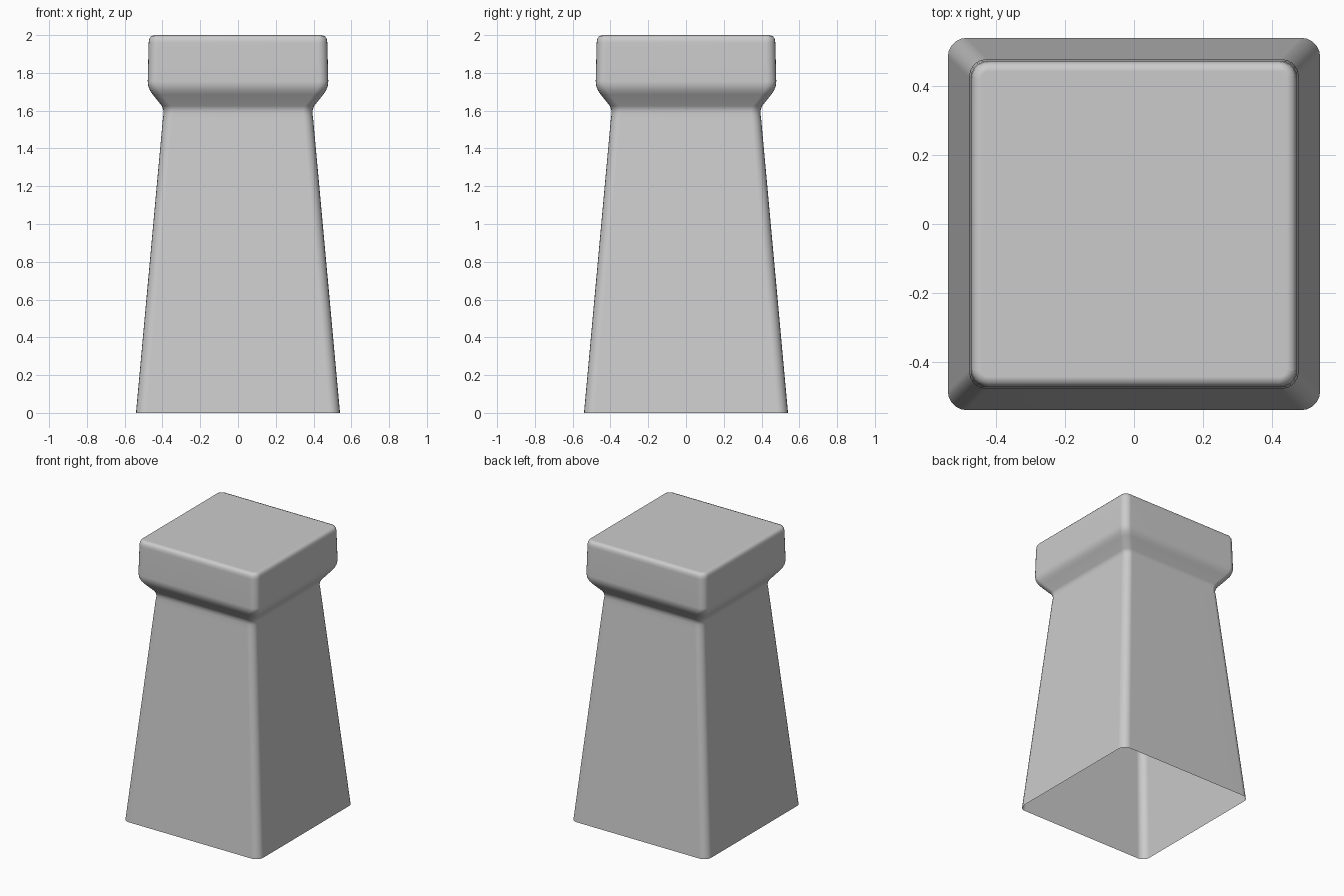
import bpy, bmesh
from math import sin, cos, pi

if "Cube" in bpy.data.objects:
    bpy.data.objects.remove(bpy.data.objects["Cube"])

# Side profile: half width, height, corner radius
PROFILE = [(0.54, 0.0, 0.055), (0.398, 1.555, 0.05), (0.394, 1.585, 0.05),
           (0.396, 1.605, 0.05), (0.403, 1.625, 0.05), (0.451, 1.685, 0.05),
           (0.466, 1.707, 0.05), (0.475, 1.73, 0.05), (0.478, 1.755, 0.05),
           (0.473, 1.96, 0.05), (0.470, 1.98, 0.047), (0.461, 1.994, 0.038),
           (0.443, 2.0, 0.02)]
SEG = 5


def ring(bm, half, z, r):
    """Rounded square loop of vertices."""
    verts = []
    for q in range(4):
        a0 = q * pi / 2
        sx = 1 if q in (0, 3) else -1
        sy = 1 if q < 2 else -1
        for i in range(SEG + 1):
            a = a0 + i / SEG * pi / 2
            verts.append(bm.verts.new((sx * (half - r) + r * cos(a),
                                       sy * (half - r) + r * sin(a), z)))
    return verts


# Tapered pillar with flared cap, open underneath
bm = bmesh.new()
rings = [ring(bm, *p) for p in PROFILE]
n = len(rings[0])
for lo, hi in zip(rings, rings[1:]):
    for i in range(n):
        j = (i + 1) % n
        bm.faces.new((lo[i], lo[j], hi[j], hi[i]))
bm.faces.new(rings[-1])

mesh = bpy.data.meshes.new("pillar")
bm.to_mesh(mesh)
bm.free()
pillar = bpy.data.objects.new("pillar", mesh)
bpy.context.collection.objects.link(pillar)

# Smooth shading, weighted so the large faces stay flat
for p in mesh.polygons:
    p.use_smooth = True
mod = pillar.modifiers.new("weighted_normals", 'WEIGHTED_NORMAL')
mod.keep_sharp = True
